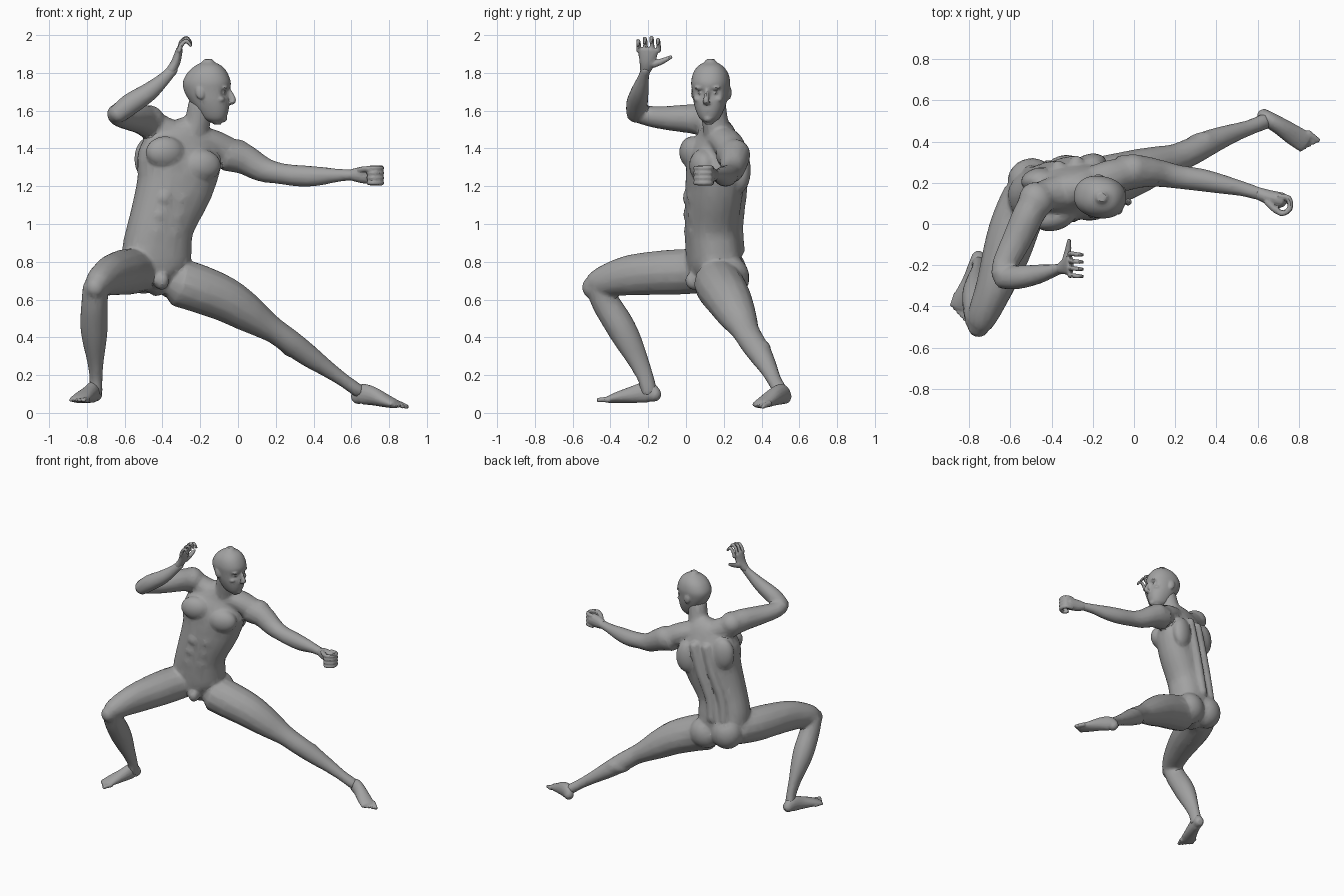
import bpy, bmesh, math
from mathutils import Vector, Matrix

grey = bpy.data.materials.new("clay_grey")
grey.diffuse_color = (0.36, 0.36, 0.36, 1)
Z = Vector((0, 0, 1))


def tube(bm, secs, ref, n=14, steps=3, axis=None, power=2.0, cap=True):
    """Loft oval rings (x, y, z, radius along ref, other radius) along a smooth path."""
    P = [Vector(s) for s in secs]
    pts = []
    for i in range(len(P) - 1):
        a, b, c, d = P[max(i - 1, 0)], P[i], P[i + 1], P[min(i + 2, len(P) - 1)]
        for k in range(steps):
            t = k / steps
            pts.append(0.5 * (2 * b + (c - a) * t + (2 * a - 5 * b + 4 * c - d) * t * t
                              + (3 * b - a - 3 * c + d) * t ** 3))
    pts.append(P[-1])
    if cap:  # rounded ends
        for end, nxt in ((0, 1), (-1, -2)):
            e = pts[end]
            out = (e.xyz - pts[nxt].xyz).normalized() * min(e[3], e[4]) * 0.5
            q = Vector((*(e.xyz + out), e[3] * 0.6, e[4] * 0.6))
            pts.insert(0, q) if end == 0 else pts.append(q)
    rings = []
    for i, p in enumerate(pts):
        t = axis or (pts[min(i + 1, len(pts) - 1)].xyz - pts[max(i - 1, 0)].xyz).normalized()
        u = Vector(ref)
        u = (u - t * u.dot(t)).normalized()
        w = t.cross(u)
        ring = []
        for k in range(n):
            c, s = math.cos(k * math.tau / n), math.sin(k * math.tau / n)
            c = math.copysign(abs(c) ** (2 / power), c)
            s = math.copysign(abs(s) ** (2 / power), s)
            ring.append(bm.verts.new(p.xyz + u * c * p[3] + w * s * p[4]))
        rings.append(ring)
    for a, b in zip(rings, rings[1:]):
        for k in range(n):
            bm.faces.new((a[k], a[(k + 1) % n], b[(k + 1) % n], b[k]))
    bm.faces.new(rings[0][::-1])
    bm.faces.new(rings[-1])


def blob(bm, pos, radii, side=(1, 0, 0), up=(0, 0, 1)):
    """Ellipsoid with radii along side, depth and up."""
    u = Vector(up).normalized()
    s = Vector(side)
    s = (s - u * s.dot(u)).normalized()
    rot = Matrix((s, u.cross(s), u)).transposed().to_4x4()
    bmesh.ops.create_icosphere(bm, subdivisions=3, radius=1,
                               matrix=Matrix.Translation(pos) @ rot @ Matrix.Diagonal((*radii, 1)))


def finish(bm, name, voxel, ratio, smooth):
    """Fuse the overlapping forms into one skin and reduce it to facets."""
    bmesh.ops.recalc_face_normals(bm, faces=bm.faces[:])
    me = bpy.data.meshes.new(name)
    bm.to_mesh(me)
    bm.free()
    ob = bpy.data.objects.new(name, me)
    bpy.context.collection.objects.link(ob)
    m = ob.modifiers.new("fuse", 'REMESH')
    m.mode, m.voxel_size = 'VOXEL', voxel
    if smooth:
        m = ob.modifiers.new("soften", 'SMOOTH')
        m.factor, m.iterations = 0.5, smooth
    ob.modifiers.new("facets", 'DECIMATE').ratio = ratio
    dg = bpy.context.evaluated_depsgraph_get()
    done = bpy.data.meshes.new_from_object(ob.evaluated_get(dg))
    ob.modifiers.clear()
    ob.data = done
    done.materials.clear()
    done.materials.append(grey)
    bpy.ops.object.select_all(action='DESELECT')
    ob.select_set(True)
    bpy.context.view_layer.objects.active = ob
    bpy.ops.object.shade_smooth_by_angle(angle=math.radians(28))


# ---- body: torso, arms and legs fused
S = Vector((0.966, 0.26, 0))      # across the shoulders
F = Vector((0.26, -0.966, 0))     # chest direction
bm = bmesh.new()
tube(bm, [(-.40, .16, .67, .09, .08), (-.42, .155, .75, .165, .13), (-.43, .145, .85, .185, .14),
          (-.405, .135, 1.0, .175, .135), (-.335, .15, 1.2, .205, .145), (-.31, .16, 1.34, .225, .14),
          (-.275, .175, 1.44, .18, .105), (-.245, .175, 1.51, .10, .075)], S, n=24, power=2.3)
# neck, collar and shoulder line
tube(bm, [(-.25, .175, 1.45, .09, .08), (-.215, .155, 1.54, .07, .07), (-.195, .14, 1.64, .068, .07)], S)
tube(bm, [(-.47, .13, 1.53, .07, .08), (-.36, .155, 1.48, .085, .075), (-.24, .18, 1.46, .085, .07),
          (-.12, .225, 1.42, .085, .075), (-.03, .25, 1.36, .075, .085)], F)
for sgn in (-1, 1):
    mid = Vector((-.315, .155, 1.345))
    blob(bm, mid + S * .10 * sgn + F * .10 + Z * -.035 * sgn, (.105, .065, .085), S)       # chest muscle
    blob(bm, mid + S * .13 * sgn - F * .10 - Z * .03 * (1 + sgn), (.085, .055, .12), S)    # shoulder blade
    tube(bm, [(*(Vector(p) + S * .045 * sgn), .035, .035) for p in
              ((-.46, .265, .85), (-.44, .258, 1.0), (-.375, .28, 1.2), (-.32, .285, 1.4))], S)  # back muscle
    for k in range(3):                                                                      # belly muscle
        blob(bm, Vector((-.385 + .022 * k, .028 - .003 * k, .96 + .09 * k)) + S * .045 * sgn,
             (.042, .026, .043), S)
blob(bm, (-.50, .215, .75), (.115, .105, .12), S)    # buttocks
blob(bm, (-.335, .235, .715), (.115, .10, .115), S)
blob(bm, (-.405, .045, .70), (.04, .05, .05), S)
# raised arm
tube(bm, [(-.46, .14, 1.53, .085, .08), (-.51, .05, 1.555, .08, .078), (-.57, -.08, 1.56, .066, .072),
          (-.625, -.19, 1.57, .055, .062), (-.64, -.255, 1.59, .052, .055)], Z)
tube(bm, [(-.645, -.265, 1.575, .05, .05), (-.57, -.26, 1.635, .058, .058), (-.47, -.245, 1.70, .048, .05),
          (-.385, -.225, 1.775, .03, .034), (-.34, -.212, 1.825, .025, .03)], (0, 1, 0))
blob(bm, (-.475, .115, 1.55), (.085, .09, .08), S)
# reaching arm
tube(bm, [(-.06, .245, 1.37, .09, .09), (.03, .255, 1.345, .082, .08), (.13, .245, 1.29, .068, .066),
          (.22, .228, 1.268, .056, .058), (.32, .215, 1.255, .057, .056), (.42, .195, 1.253, .052, .048),
          (.53, .17, 1.258, .035, .036), (.63, .14, 1.26, .028, .03)], Z)
blob(bm, (-.01, .26, 1.365), (.09, .08, .085), S)
# bent leg
tube(bm, [(-.52, .13, .755, .12, .115), (-.575, .0, .748, .122, .122), (-.62, -.14, .742, .115, .118),
          (-.675, -.30, .728, .093, .108), (-.725, -.42, .70, .078, .086), (-.75, -.475, .67, .065, .075)], S)
tube(bm, [(-.752, -.465, .67, .07, .07), (-.76, -.42, .575, .07, .075), (-.762, -.355, .47, .074, .078),
          (-.76, -.305, .38, .064, .072), (-.755, -.25, .27, .043, .055), (-.752, -.212, .18, .034, .044),
          (-.755, -.195, .11, .038, .045)], S)
blob(bm, (-.755, -.505, .665), (.05, .045, .055))
# stretched leg
side = (.55, -.2, .8)
tube(bm, [(-.31, .17, .69, .13, .13), (-.20, .19, .655, .128, .13), (-.07, .225, .602, .12, .122),
          (.04, .262, .535, .103, .107), (.13, .295, .475, .08, .087), (.20, .318, .43, .067, .072),
          (.28, .352, .372, .066, .068), (.37, .397, .305, .06, .062), (.47, .437, .235, .045, .048),
          (.56, .468, .172, .036, .038), (.64, .50, .115, .036, .04)], side)
blob(bm, (.17, .29, .475), (.05, .045, .04))
blob(bm, (.31, .39, .34), (.09, .05, .05), (.75, .35, -.55))
finish(bm, "body", .011, .17, 3)

# ---- head, facing along the reaching arm
HF, HS = Vector((.985, -.17, 0)), Vector((.17, .985, 0))


def head_at(f, s, z):
    return Vector((-.16, .13, z)) + HF * f + HS * s


bm = bmesh.new()
tube(bm, [(*head_at(f, 0, z), hw, hd) for f, z, hw, hd in
          ((.045, 1.54, .03, .03), (.035, 1.56, .052, .062), (.025, 1.60, .072, .085),
           (.01, 1.65, .088, .105), (-.003, 1.70, .096, .121), (-.005, 1.75, .102, .127),
           (-.002, 1.80, .091, .106), (.003, 1.835, .066, .073), (.003, 1.855, .035, .036))],
     HS, n=40, steps=4, axis=Z, power=2.2)
for v in bm.verts:  # eye hollows
    for sgn in (-1, 1):
        d = (v.co - head_at(.105, .042 * sgn, 1.695)).length
        v.co -= HF * .022 * math.exp(-(d / .025) ** 2)
tube(bm, [(*head_at(.108, 0, 1.715), .010, .012), (*head_at(.125, 0, 1.68), .012, .016),
          (*head_at(.138, 0, 1.65), .017, .014), (*head_at(.112, 0, 1.637), .018, .008)], HS)  # nose
blob(bm, head_at(.10, 0, 1.613), (.030, .014, .007), HS)    # lips
blob(bm, head_at(.098, 0, 1.600), (.026, .014, .007), HS)
blob(bm, head_at(.082, 0, 1.56), (.026, .022, .022), HS)    # chin
for sgn in (-1, 1):
    blob(bm, head_at(.100, .038 * sgn, 1.722), (.032, .016, .011), HS)                       # brow
    blob(bm, head_at(.095, .040 * sgn, 1.695), (.013, .010, .009), HS)                       # eye
    blob(bm, head_at(.075, .052 * sgn, 1.66), (.026, .026, .018), HS)                        # cheek
    blob(bm, head_at(-.025, .096 * sgn, 1.695), (.012, .024, .036), HS, Z - HF * .2)         # ear
finish(bm, "head", .0065, .28, 1)

# ---- raised open hand
bm = bmesh.new()
Y = (0, 1, 0)
tube(bm, [(-.36, -.218, 1.805, .026, .026), (-.33, -.205, 1.855, .042, .025),
          (-.31, -.20, 1.925, .056, .018)], Y)
for i in range(4):
    y, lift = -.25 + .035 * i, (-.012, 0, .004, -.006)[i]
    tube(bm, [(-.312, y, 1.915, .013, .013), (-.30, y, 1.96 + lift, .012, .012),
              (-.272, y - .003, 1.982 + lift, .011, .011), (-.25, y - .005, 1.955 + lift, .009, .009)], Y, n=8)
tube(bm, [(-.33, -.175, 1.845, .02, .02), (-.32, -.125, 1.862, .016, .016),
          (-.315, -.078, 1.885, .010, .010)], Z, n=8)
finish(bm, "open_hand", .005, .25, 1)

# ---- reaching fist
bm = bmesh.new()
tube(bm, [(.60, .15, 1.26, .03, .03), (.655, .13, 1.26, .044, .036), (.72, .115, 1.258, .048, .038)], Z)
for i in range(4):
    z = 1.218 + .026 * i
    tube(bm, [(.70, .135, z, .014, .014), (.75, .125, z, .015, .015), (.757, .075, z, .014, .014),
              (.715, .05, z, .013, .013), (.69, .075, z, .012, .012)], Z, n=8)
tube(bm, [(.645, .11, 1.285, .017, .017), (.69, .065, 1.292, .015, .015), (.735, .052, 1.275, .012, .012)], Z, n=8)
finish(bm, "fist", .005, .25, 1)


# ---- feet
def foot(name, secs, toe_dir, inner):
    """Sole and instep with five toes; inner = +1 or -1 puts the big toe on that side."""
    bm = bmesh.new()
    d = Vector(toe_dir).normalized()
    across = Vector((-d.y, d.x, 0)).normalized()
    tube(bm, secs, across, n=16)
    end = Vector(secs[-1][:3])
    for i in range(5):
        r = .017 - .0015 * i
        base = end + across * inner * (.044 - .022 * i) - d * .01 * i
        a, b, c = base - d * .02, base + d * .02, base + d * .043 - Z * .003
        tube(bm, [(*a, r, r), (*b, r * .8, r * .8), (*c, r * .8, r * .75)], across, n=8)
    finish(bm, name, .006, .25, 1)


foot("bent_leg_foot",
     [(-.752, -.155, .09, .034, .035), (-.765, -.20, .11, .039, .056), (-.79, -.275, .098, .043, .046),
      (-.825, -.36, .082, .052, .030), (-.845, -.41, .07, .053, .018)], (-.35, -.93, 0), 1)
foot("stretched_leg_foot",
     [(.625, .53, .075, .032, .036), (.655, .508, .098, .039, .055), (.71, .475, .09, .043, .050),
      (.775, .432, .066, .050, .036), (.835, .395, .045, .052, .022)], (.78, -.58, -.25), 1)
